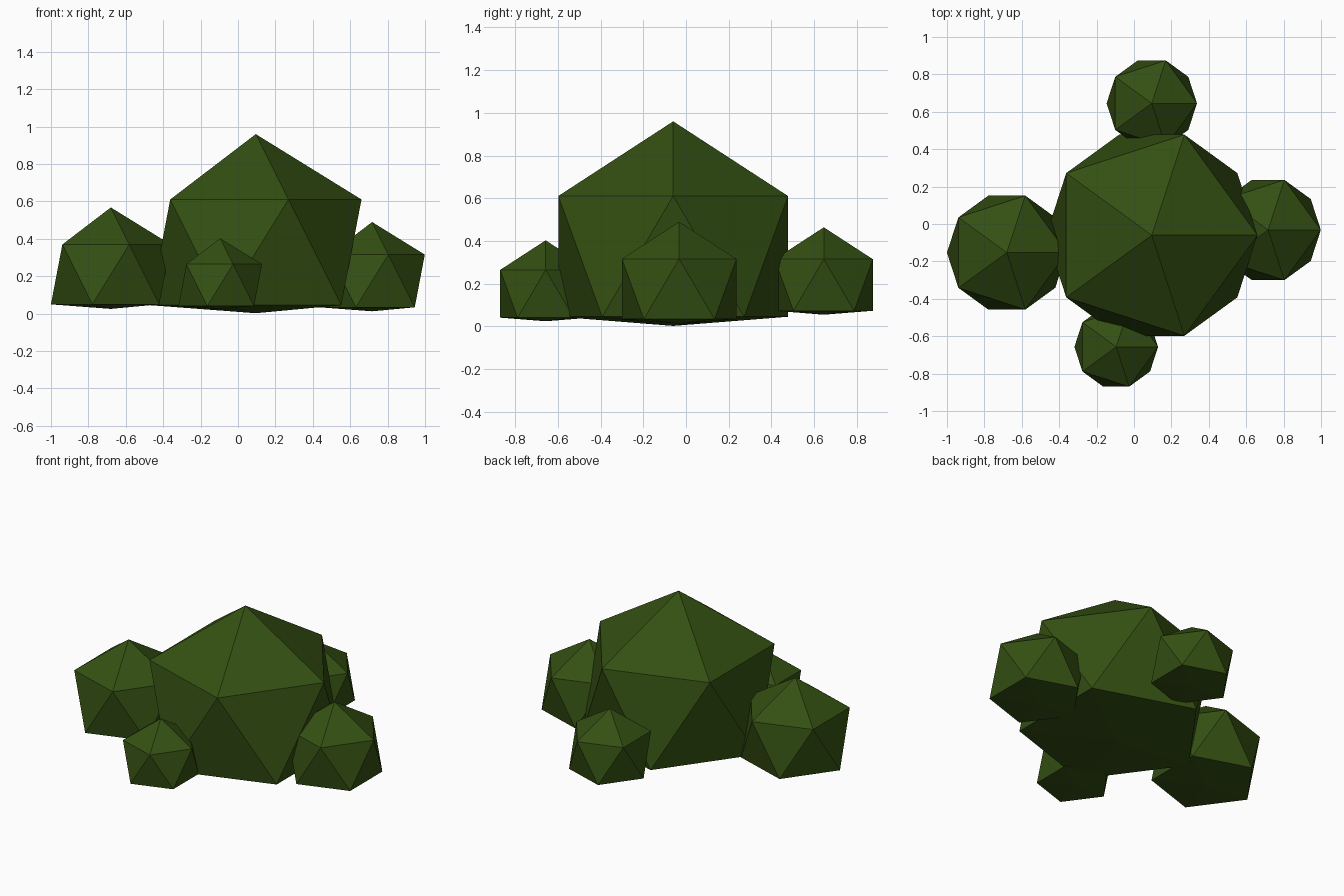
import bpy

if "Cube" in bpy.data.objects:
    bpy.data.objects.remove(bpy.data.objects["Cube"], do_unlink=True)

# Foliage colour
leaf = bpy.data.materials.new("dark leaf green")
leaf.use_nodes = True
colour = (0.034, 0.08, 0.006, 1.0)
leaf.diffuse_color = colour
leaf.node_tree.nodes["Principled BSDF"].inputs["Base Color"].default_value = colour


def leaf_clump(name, centre, radius):
    """Low-poly ball of leaves with its lowest point pushed up to a shallow base."""
    bpy.ops.mesh.primitive_ico_sphere_add(subdivisions=1, radius=radius, location=centre)
    clump = bpy.context.object
    clump.name = clump.data.name = name
    lowest = min(clump.data.vertices, key=lambda v: v.co.z)
    lowest.co.z = -0.515 * radius
    clump.data.materials.append(leaf)
    return clump


# Main bush and the four smaller clumps around it
leaf_clump("main_bush", (0.095, -0.06, 0.328), 0.632)
leaf_clump("right_clump", (-0.68, -0.153, 0.21), 0.358)
leaf_clump("left_clump", (0.717, -0.032, 0.175), 0.315)
leaf_clump("back_clump", (0.095, 0.645, 0.194), 0.27)
leaf_clump("front_clump", (-0.095, -0.657, 0.153), 0.25)
